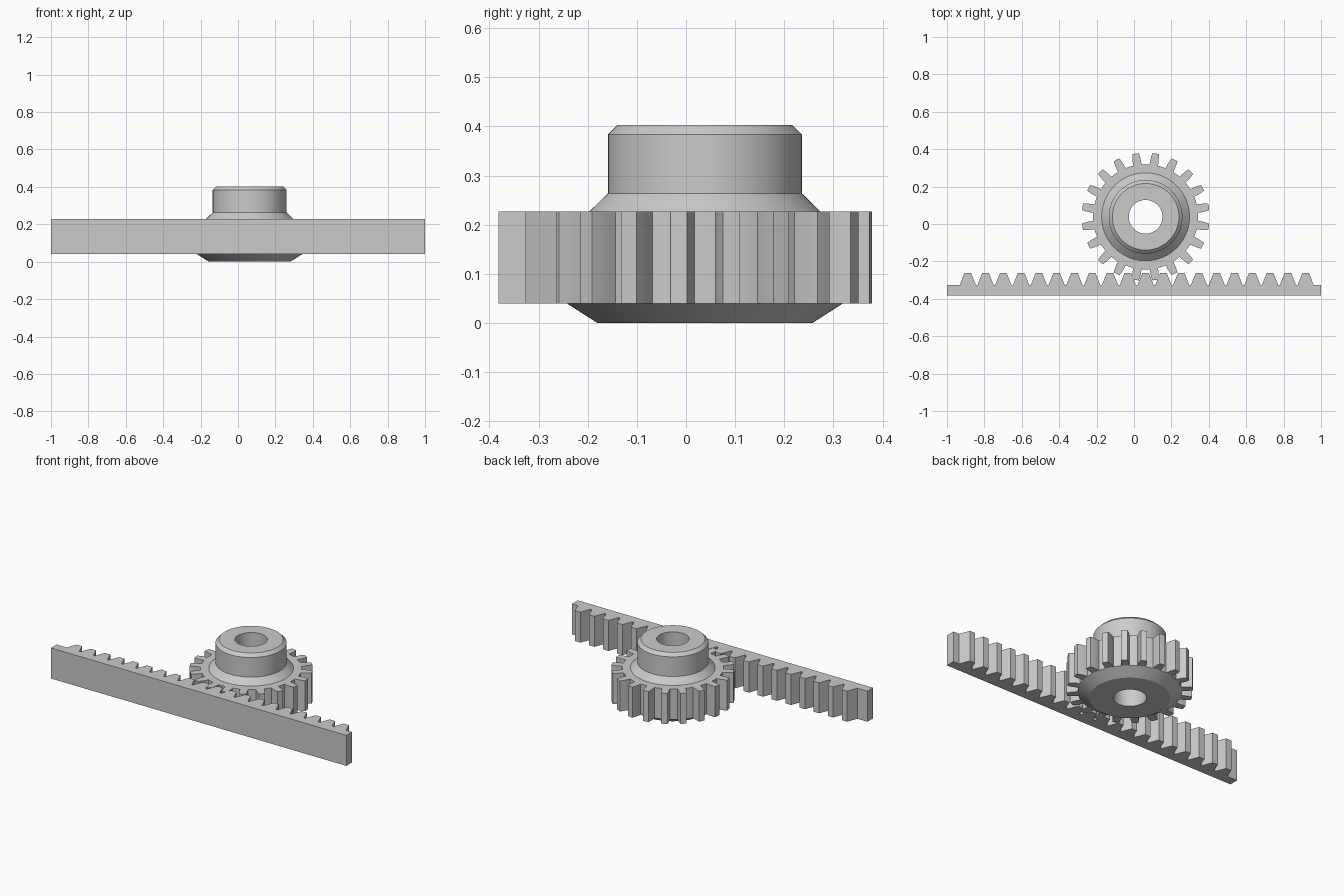
import bpy, bmesh
from math import radians, cos, sin

cube = bpy.data.objects.get("Cube")
if cube:
    bpy.data.objects.remove(cube, do_unlink=True)

steel = bpy.data.materials.new("plain_grey")
steel.use_nodes = True
GREY = (0.6, 0.6, 0.6, 1)
steel.diffuse_color = GREY
steel.node_tree.nodes["Principled BSDF"].inputs["Base Color"].default_value = GREY

Z0, Z1 = 0.04, 0.227            # shared tooth height range
CX, CY = 0.062, 0.0385          # gear axis
TEETH, PITCH = 20, 0.0951
ROOT, TIP = 0.281, 0.342


def finish(name, bm, smooth):
    bmesh.ops.remove_doubles(bm, verts=bm.verts, dist=1e-5)
    bmesh.ops.recalc_face_normals(bm, faces=bm.faces)
    mesh = bpy.data.meshes.new(name)
    bm.to_mesh(mesh)
    bm.free()
    mesh.materials.append(steel)
    ob = bpy.data.objects.new(name, mesh)
    bpy.context.collection.objects.link(ob)
    if smooth:
        bpy.ops.object.select_all(action='DESELECT')
        ob.select_set(True)
        bpy.context.view_layer.objects.active = ob
        bpy.ops.object.shade_smooth_by_angle(angle=radians(25))
    return ob


# Pinion: rings of equal point count, lofted from bore round to bore
half = [(4.6, ROOT), (4.3, 0.30), (3.7, 0.322), (2.9, TIP)]
tooth = [(-9, ROOT), (-6.8, ROOT)] + [(-a, r) for a, r in half]
tooth += [(0, TIP)] + half[::-1] + [(6.8, ROOT)]
step = 360 / TEETH
outline = [(radians(-81 + i * step + a), r) for i in range(TEETH) for a, r in tooth]

# (radius, height); None means the toothed outline
layers = [(0.09, 0), (0.2185, 0), (ROOT, Z0), (None, Z0), (None, Z1), (0.235, Z1),
          (0.197, 0.264), (0.197, 0.384), (0.178, 0.403), (0.09, 0.403)]
bm = bmesh.new()
rings = [[bm.verts.new((CX + (rad or r) * cos(a), CY + (rad or r) * sin(a), z))
          for a, r in outline] for rad, z in layers]
n = len(outline)
for k, lower in enumerate(rings):
    upper = rings[(k + 1) % len(rings)]
    for i in range(n):
        j = (i + 1) % n
        bm.faces.new((lower[i], lower[j], upper[j], upper[i]))
finish("pinion_gear", bm, True)

# Rack: trapezoid teeth along a bar, extruded upward
BACK, VALLEY, CREST = -0.381, -0.326, -0.263
points = [(1, BACK), (1, VALLEY)]
for k in reversed(range(TEETH)):
    x = CX + (k - 10) * PITCH
    points += [(x + 0.043, VALLEY), (x + 0.018, CREST),
               (x - 0.018, CREST), (x - 0.043, VALLEY)]
points += [(-1, VALLEY), (-1, BACK)]
bm = bmesh.new()
base = bm.faces.new([bm.verts.new((x, y, Z0)) for x, y in points])
top = bmesh.ops.extrude_face_region(bm, geom=[base], use_keep_orig=True)
bmesh.ops.translate(bm, vec=(0, 0, Z1 - Z0),
                    verts=[v for v in top["geom"] if isinstance(v, bmesh.types.BMVert)])
finish("toothed_rack", bm, False)
